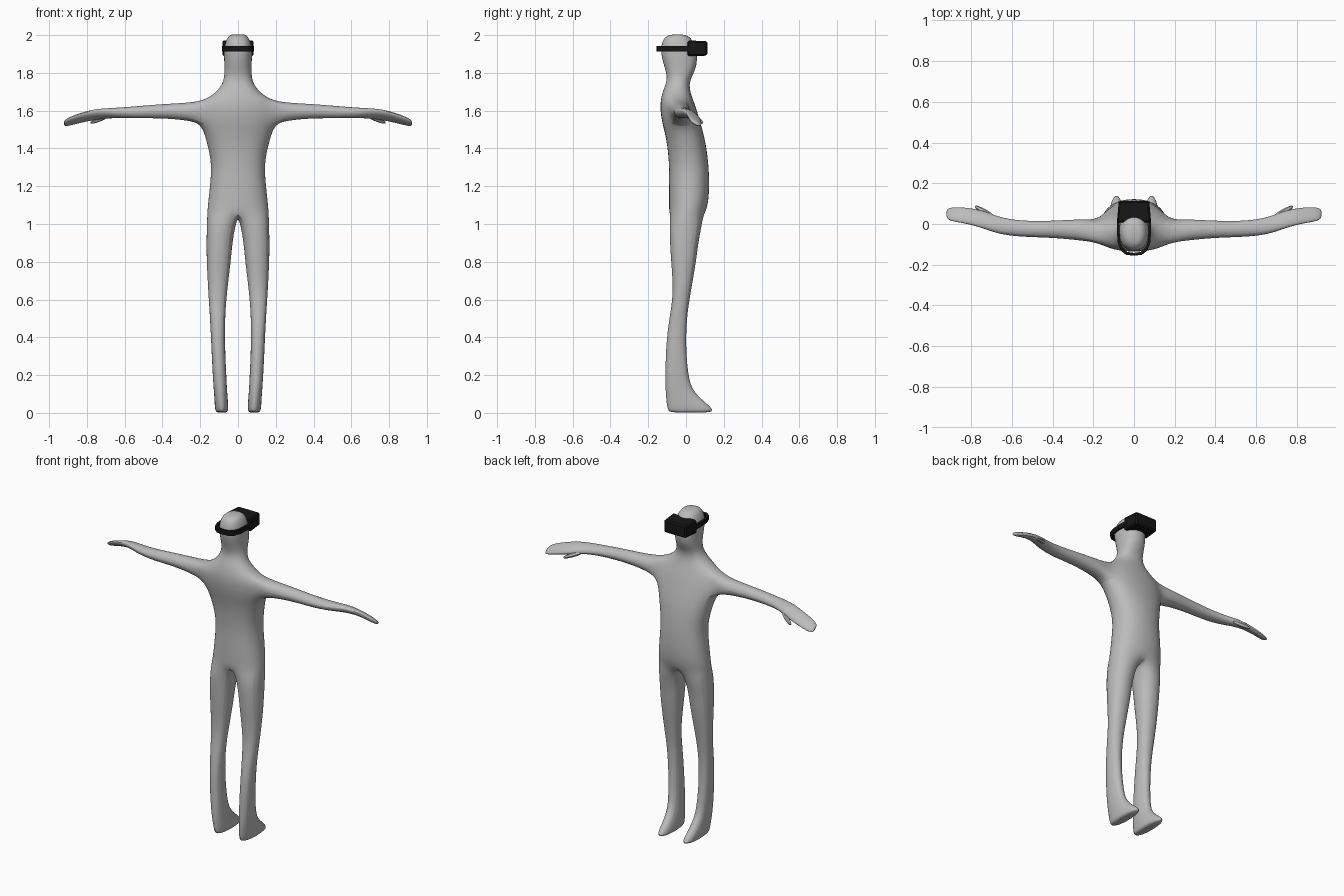
import bpy, bmesh, math
from mathutils import Vector

if "Cube" in bpy.data.objects:
    bpy.data.objects.remove(bpy.data.objects["Cube"])


def material(name, value):
    m = bpy.data.materials.new(name)
    m.diffuse_color = (value, value, value, 1)
    m.use_nodes = True
    m.node_tree.nodes["Principled BSDF"].inputs["Base Color"].default_value = m.diffuse_color
    return m


GREY = material("body grey", 0.5)
BLACK = material("headset black", 0.008)


def power(v, p):
    return math.copysign(abs(v) ** p, v)


def make_object(name, bm, mat):
    bmesh.ops.recalc_face_normals(bm, faces=bm.faces)
    me = bpy.data.meshes.new(name)
    bm.to_mesh(me)
    bm.free()
    me.materials.append(mat)
    ob = bpy.data.objects.new(name, me)
    bpy.context.collection.objects.link(ob)
    return ob


def smooth(ob, angle):
    bpy.ops.object.select_all(action='DESELECT')
    ob.select_set(True)
    bpy.context.view_layer.objects.active = ob
    bpy.ops.object.shade_smooth_by_angle(angle=math.radians(angle))


def mirror_subdivide(ob, levels):
    mod = ob.modifiers.new("mirror", 'MIRROR')
    mod.merge_threshold = 0.0005
    sub = ob.modifiers.new("subdivision", 'SUBSURF')
    sub.levels = sub.render_levels = levels


def bridge(bm, a, b, closed=True, skip=()):
    n = len(a)
    for i in range(n if closed else n - 1):
        if i not in skip:
            j = (i + 1) % n
            bm.faces.new((a[i], a[j], b[j], b[i]))


bm = bmesh.new()

# Head and torso half rings: height, half width, back y, front y
TORSO = [
    (2.005, 0.035, -0.085, -0.005),
    (1.985, 0.060, -0.122, 0.030),
    (1.93, 0.075, -0.137, 0.055),
    (1.87, 0.073, -0.128, 0.063),
    (1.81, 0.071, -0.108, 0.050),
    (1.76, 0.074, -0.100, 0.020),
    (1.71, 0.100, -0.122, 0.020),
    (1.655, 0.172, -0.137, 0.040),
    (1.60, 0.195, -0.138, 0.060),
    (1.53, 0.195, -0.127, 0.080),
    (1.45, 0.168, -0.105, 0.103),
    (1.32, 0.137, -0.090, 0.122),
    (1.20, 0.148, -0.092, 0.126),
    (1.11, 0.158, -0.092, 0.120),
    (1.06, 0.162, -0.092, 0.105),
]
torso = []
for z, a, yb, yf in TORSO:
    c, b = (yb + yf) / 2, (yf - yb) / 2 * 1.02
    ring = []
    for k in range(7):
        t = math.pi * k / 6
        x = 0 if k in (0, 6) else a * 1.04 * power(math.sin(t), 0.85)
        ring.append(bm.verts.new((x, c + b * power(math.cos(t), 0.9), z)))
    torso.append(ring)
bm.faces.new(torso[0])
SHOULDER = 7  # the arm opens through the two bands below this ring
for i in range(len(torso) - 1):
    hole = (2, 3) if i in (SHOULDER, SHOULDER + 1) else ()
    bridge(bm, torso[i], torso[i + 1], closed=False, skip=hole)

# Leg and foot rings: height, inner x, outer x, back y, front y
LEG = [
    (0.99, 0.014, 0.165, -0.090, 0.085),
    (0.90, 0.030, 0.167, -0.086, 0.066),
    (0.80, 0.038, 0.166, -0.080, 0.055),
    (0.63, 0.060, 0.157, -0.066, 0.024),
    (0.50, 0.069, 0.148, -0.090, 0.004),
    (0.35, 0.069, 0.141, -0.108, 0.000),
    (0.20, 0.062, 0.134, -0.110, 0.012),
    (0.12, 0.058, 0.128, -0.110, 0.034),
    (0.06, 0.053, 0.124, -0.106, 0.098),
    (0.015, 0.050, 0.122, -0.100, 0.152),
    (0.0, 0.060, 0.112, -0.085, 0.130),
]
crotch = bm.verts.new((0, 0.0, 1.03))
last = torso[-1] + [crotch]
for z, xi, xo, yb, yf in LEG:
    cx, cy = (xi + xo) / 2, (yb + yf) / 2
    rx, ry = (xo - xi) / 2 * 1.08, (yf - yb) / 2 * 1.06
    ring = []
    for k in range(8):
        t = math.radians(45 * k - 45)
        ring.append(bm.verts.new((cx + rx * power(math.sin(t), 0.8),
                                  cy + ry * power(math.cos(t), 0.8), z)))
    bridge(bm, last, ring)
    last = ring
bm.faces.new(last)

# Arm and mitten hand rings: x, centre y, centre z, y radius, z radius, tilt
ARM = [
    (0.26, -0.028, 1.595, 0.053, 0.047, 0),
    (0.40, -0.026, 1.598, 0.041, 0.037, 0),
    (0.54, -0.025, 1.591, 0.039, 0.032, 0),
    (0.65, -0.012, 1.588, 0.042, 0.027, 10),
    (0.73, 0.018, 1.584, 0.047, 0.023, 25),
    (0.80, 0.038, 1.571, 0.046, 0.018, 30),
    (0.87, 0.046, 1.551, 0.042, 0.015, 30),
    (0.91, 0.049, 1.537, 0.035, 0.012, 30),
    (0.922, 0.050, 1.532, 0.020, 0.006, 30),
]
hi, mid, lo = torso[SHOULDER:SHOULDER + 3]
last = [lo[2], lo[3], lo[4], mid[4], hi[4], hi[3], hi[2], mid[2]]
for x, yc, zc, ry, rz, tilt in ARM:
    ct, st = math.cos(math.radians(tilt)), math.sin(math.radians(tilt))
    ring = []
    for k in range(8):
        t = math.radians(-45 - 45 * k)
        u, v = ry * 1.1 * math.cos(t), rz * 1.1 * math.sin(t)
        ring.append(bm.verts.new((x, yc + u * ct + v * st, zc - u * st + v * ct)))
    bridge(bm, last, ring)
    last = ring
bm.faces.new(last)
body = make_object("body", bm, GREY)
mirror_subdivide(body, 2)
smooth(body, 40)

# Thumbs: short tapered stubs beside the palms
bm = bmesh.new()
start, end = Vector((0.69, 0.035, 1.572)), Vector((0.782, 0.088, 1.535))
axis = (end - start).normalized()
side = axis.cross(Vector((0, 0, 1))).normalized()
up = side.cross(axis)
last = None
for f, r in ((0, 0.014), (0.5, 0.016), (0.85, 0.012), (1, 0.006)):
    p = start.lerp(end, f)
    ring = [bm.verts.new(p + r * (side * math.cos(k * math.pi / 3)
                                  + up * math.sin(k * math.pi / 3))) for k in range(6)]
    if last:
        bridge(bm, last, ring)
    else:
        bm.faces.new(ring)
    last = ring
bm.faces.new(last)
thumbs = make_object("thumbs", bm, GREY)
mirror_subdivide(thumbs, 1)
smooth(thumbs, 40)

# Headset visor: bevelled box in front of the eyes
bm = bmesh.new()
bmesh.ops.create_cube(bm, size=1)
for v in bm.verts:
    front = v.co.y > 0
    v.co = Vector((v.co.x * (0.15 if front else 0.168),
                   0.06 + v.co.y * 0.105,
                   1.93 + v.co.z * (0.078 if front else 0.082)))
visor = make_object("headset_visor", bm, BLACK)
bev = visor.modifiers.new("bevel", 'BEVEL')
bev.width = 0.008
bev.segments = 1

# Headset strap: flat band round the back of the head
half = [(0.083, 0.03), (0.084, -0.04), (0.080, -0.09), (0.066, -0.13), (0.040, -0.151)]
path = half + [(0, -0.156)] + [(-x, y) for x, y in reversed(half)]
bm = bmesh.new()
last = None
for x, y in path:
    inner = (x * 0.84, y + (0.014 if y < -0.1 else 0))
    ring = [bm.verts.new(p) for p in ((x, y, 1.914), (x, y, 1.942),
                                      (*inner, 1.942), (*inner, 1.914))]
    if last:
        bridge(bm, last, ring)
    else:
        bm.faces.new(ring)
    last = ring
bm.faces.new(last)
strap = make_object("headset_strap", bm, BLACK)
smooth(strap, 35)
